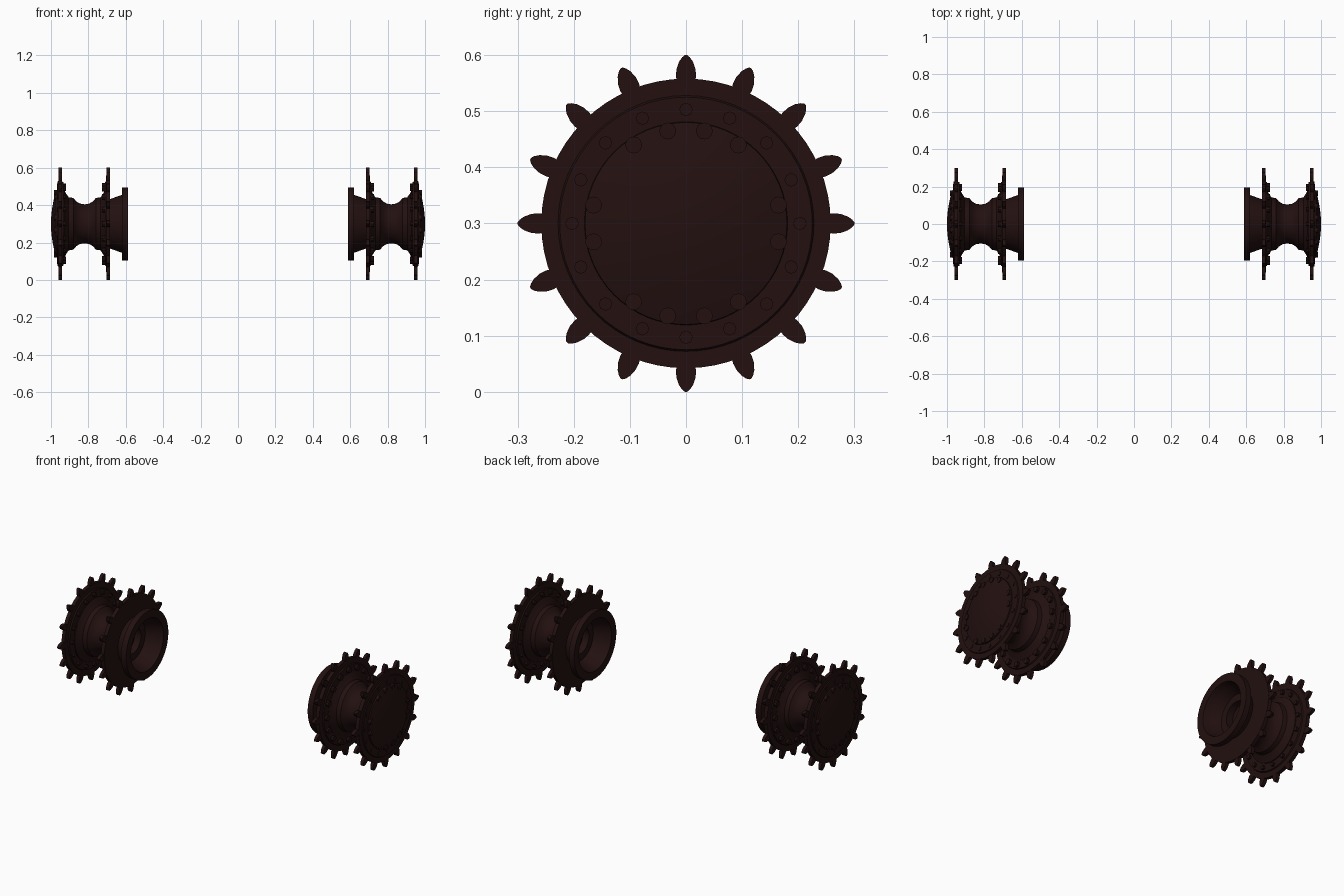
import bpy, bmesh, math
from mathutils import Vector

if "Cube" in bpy.data.objects:
    bpy.data.objects.remove(bpy.data.objects["Cube"])

steel = bpy.data.materials.new("dark_brown_steel")
steel.diffuse_color = (0.017, 0.0052, 0.0052, 1)
steel.use_nodes = True
steel.node_tree.nodes["Principled BSDF"].inputs["Base Color"].default_value = steel.diffuse_color
CZ = 0.3  # axle height


def finish(bm, name):
    bmesh.ops.remove_doubles(bm, verts=bm.verts, dist=1e-5)
    bmesh.ops.recalc_face_normals(bm, faces=bm.faces)
    me = bpy.data.meshes.new(name)
    bm.to_mesh(me)
    bm.free()
    me.materials.append(steel)
    ob = bpy.data.objects.new(name, me)
    bpy.context.collection.objects.link(ob)
    bpy.ops.object.select_all(action='DESELECT')
    ob.select_set(True)
    bpy.context.view_layer.objects.active = ob
    bpy.ops.object.shade_smooth_by_angle(angle=math.radians(32))
    return ob


def point(s, x, r, a):
    return Vector((s * x, r * math.sin(a), CZ + r * math.cos(a)))


def lathe(name, s, profile, n=64, closed=True):
    """Revolve (x, radius) points about the axle."""
    bm = bmesh.new()
    vs = [bm.verts.new(point(s, x, r, 0)) for x, r in profile]
    pairs = list(zip(vs, vs[1:] + vs[:1])) if closed else list(zip(vs, vs[1:]))
    edges = [bm.edges.new(p) for p in pairs]
    bmesh.ops.spin(bm, geom=vs + edges, cent=(0, 0, CZ), axis=(1, 0, 0),
                   angle=math.tau, steps=n, use_duplicate=False)
    return finish(bm, name)


def sprocket_teeth(name, s, x0, x1):
    """Sixteen rounded leaf-shaped teeth."""
    bm = bmesh.new()
    half = [(0.248, 0.015), (0.262, 0.018), (0.275, 0.017), (0.288, 0.0125), (0.296, 0.007), (0.3, 0.002)]
    outline = half + [(r, -w) for r, w in reversed(half)]
    for i in range(16):
        a = i * math.tau / 16
        rad = Vector((0, math.sin(a), math.cos(a)))
        tan = Vector((0, math.cos(a), -math.sin(a)))
        rings = []
        for x in (x0, x1):
            o = Vector((s * x, 0, CZ))
            rings.append([bm.verts.new(o + rad * r + tan * w) for r, w in outline])
        bm.faces.new(rings[0])
        bm.faces.new(rings[1])
        k = len(outline)
        for j in range(k):
            bm.faces.new((rings[0][j], rings[0][(j + 1) % k], rings[1][(j + 1) % k], rings[1][j]))
    return finish(bm, name)


def bolts(name, s, x0, x1, r, size, angles, n=8):
    bm = bmesh.new()
    for a in angles:
        a = math.radians(a)
        c0, c1 = point(s, x0, r, a), point(s, x1, r, a)
        rings = []
        for c in (c0, c1):
            rings.append([bm.verts.new(c + Vector((0, size * math.sin(t * math.tau / n),
                                                   size * math.cos(t * math.tau / n)))) for t in range(n)])
        bm.faces.new(rings[0])
        bm.faces.new(rings[1])
        for j in range(n):
            bm.faces.new((rings[0][j], rings[0][(j + 1) % n], rings[1][(j + 1) % n], rings[1][j]))
    return finish(bm, name)


ring16 = [i * 22.5 for i in range(16)]
cap12 = [q * 180 + m * a for q in (0, 1) for m in (1, -1) for a in (11.25, 33.75, 78.75)]

for s, side in ((1, "right"), (-1, "left")):
    # waisted drum with a hollow stepped inner end
    lathe(side + "_hub_drum", s, [
        (0.62, 0.155), (0.69, 0.13), (0.69, 0.18), (0.712, 0.18), (0.722, 0.16), (0.735, 0.142),
        (0.76, 0.138), (0.775, 0.12), (0.795, 0.108), (0.82, 0.104), (0.845, 0.108),
        (0.865, 0.12), (0.88, 0.138), (0.905, 0.142), (0.918, 0.16), (0.928, 0.18),
        (0.945, 0.18), (0.945, 0.0), (0.72, 0.0), (0.72, 0.075), (0.68, 0.075),
        (0.68, 0.115), (0.62, 0.14)], closed=True)
    # inner mounting flange
    lathe(side + "_inner_flange", s, [(0.587, 0.195), (0.62, 0.195), (0.62, 0.14), (0.587, 0.15)])
    # toothed rings
    lathe(side + "_inner_sprocket_ring", s, [
        (0.684, 0.258), (0.705, 0.258), (0.705, 0.226), (0.711, 0.223), (0.711, 0.125), (0.684, 0.125)])
    lathe(side + "_outer_sprocket_ring", s, [
        (0.94, 0.258), (0.961, 0.258), (0.961, 0.228), (0.966, 0.225), (0.966, 0.15),
        (0.933, 0.15), (0.933, 0.223), (0.94, 0.226)])
    sprocket_teeth(side + "_inner_teeth", s, 0.685, 0.704)
    sprocket_teeth(side + "_outer_teeth", s, 0.941, 0.96)
    # domed outer cap
    lathe(side + "_hub_cap", s, [
        (0.96, 0.182), (0.973, 0.18), (0.981, 0.15), (0.989, 0.11),
        (0.995, 0.075), (0.999, 0.035), (1.0, 0.0)], closed=False)
    # bolts
    bolts(side + "_inner_ring_bolts", s, 0.705, 0.726, 0.203, 0.016, ring16)
    bolts(side + "_outer_ring_bolts", s, 0.92, 0.969, 0.203, 0.012, ring16)
    bolts(side + "_cap_bolts", s, 0.965, 0.983, 0.168, 0.015, cap12, 12)
